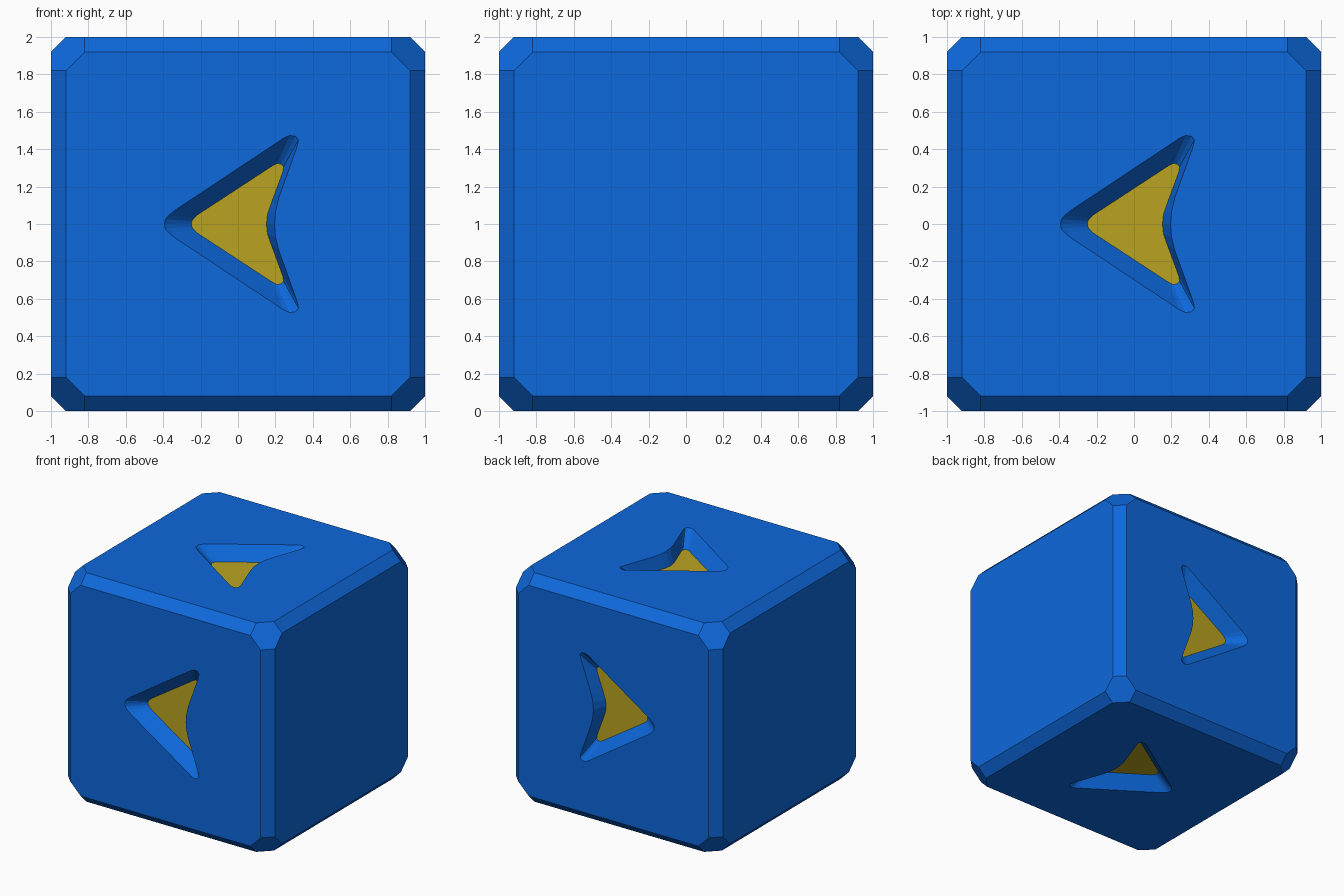
import bpy, bmesh
from math import pi
from itertools import permutations, product
from mathutils import Matrix, Vector

if "Cube" in bpy.data.objects:
    bpy.data.objects.remove(bpy.data.objects["Cube"])

DEPTH = 0.115
# Upper half of the arrow recess: rim and floor profiles, tip to notch
RIM = [(-.393, 0), (-.388, .025), (-.37, .047), (-.335, .075), (.245, .46), (.275, .473),
       (.308, .47), (.323, .45), (.318, .42), (.218, .14), (.201, .07), (.195, 0)]
FLOOR = [(-.25, 0), (-.247, .015), (-.237, .03), (-.215, .05), (.19, .315), (.21, .324),
         (.23, .321), (.243, .305), (.24, .28), (.172, .095), (.157, .05), (.152, 0)]


def material(name, rgb):
    m = bpy.data.materials.new(name)
    m.diffuse_color = (*rgb, 1)
    m.use_nodes = True
    m.node_tree.nodes["Principled BSDF"].inputs["Base Color"].default_value = m.diffuse_color
    return m


def make_object(name, bm):
    bmesh.ops.recalc_face_normals(bm, faces=bm.faces)
    mesh = bpy.data.meshes.new(name)
    bm.to_mesh(mesh)
    bm.free()
    ob = bpy.data.objects.new(name, mesh)
    bpy.context.collection.objects.link(ob)
    return ob


def mirrored(half):
    return half + [(u, -v) for u, v in half[-2:0:-1]]


# Cube with chamfered edges and cut corners
bm = bmesh.new()
for p in permutations((0.82, 0.92, 1.0)):
    for s in product((-1, 1), repeat=3):
        bm.verts.new([a * b for a, b in zip(p, s)])
bmesh.ops.convex_hull(bm, input=bm.verts)
bmesh.ops.dissolve_limit(bm, angle_limit=0.02, verts=bm.verts, edges=bm.edges)
body = make_object("block_body", bm)

# Tapered arrow cutters on the four faces around the x axis
bm = bmesh.new()
rim, floor = mirrored(RIM), mirrored(FLOOR)
n = len(rim)
for k in range(4):
    rot = Matrix.Rotation(k * pi / 2, 3, 'X')
    low, high = [], []
    for (ru, rv), (fu, fv) in zip(rim, floor):
        a, b = Vector((ru, rv, 1)), Vector((fu, fv, 1 - DEPTH))
        low.append(bm.verts.new(rot @ b))
        high.append(bm.verts.new(rot @ (a + (a - b) * 0.2)))
    bm.faces.new(low)
    bm.faces.new(high)
    for i in range(n):
        j = (i + 1) % n
        bm.faces.new((low[i], low[j], high[j], high[i]))
cutter = make_object("arrow_cutter", bm)
cutter.hide_render = True

# Carve the recesses
mod = body.modifiers.new("arrow_recesses", 'BOOLEAN')
mod.operation, mod.solver, mod.object = 'DIFFERENCE', 'EXACT', cutter
bpy.context.view_layer.objects.active = body
bpy.ops.object.modifier_apply(modifier=mod.name)
bpy.data.objects.remove(cutter)

# Blue block, yellow recess floors
me = body.data
me.materials.clear()
me.materials.append(material("blue", (0.004, 0.14, 0.72)))
me.materials.append(material("yellow", (0.49, 0.37, 0.015)))
for f in me.polygons:
    is_floor = all(abs(me.vertices[i].co.dot(f.normal) - (1 - DEPTH)) < 0.002 for i in f.vertices)
    f.material_index = int(is_floor)
    f.use_smooth = False
me.transform(Matrix.Translation((0, 0, 1)))
